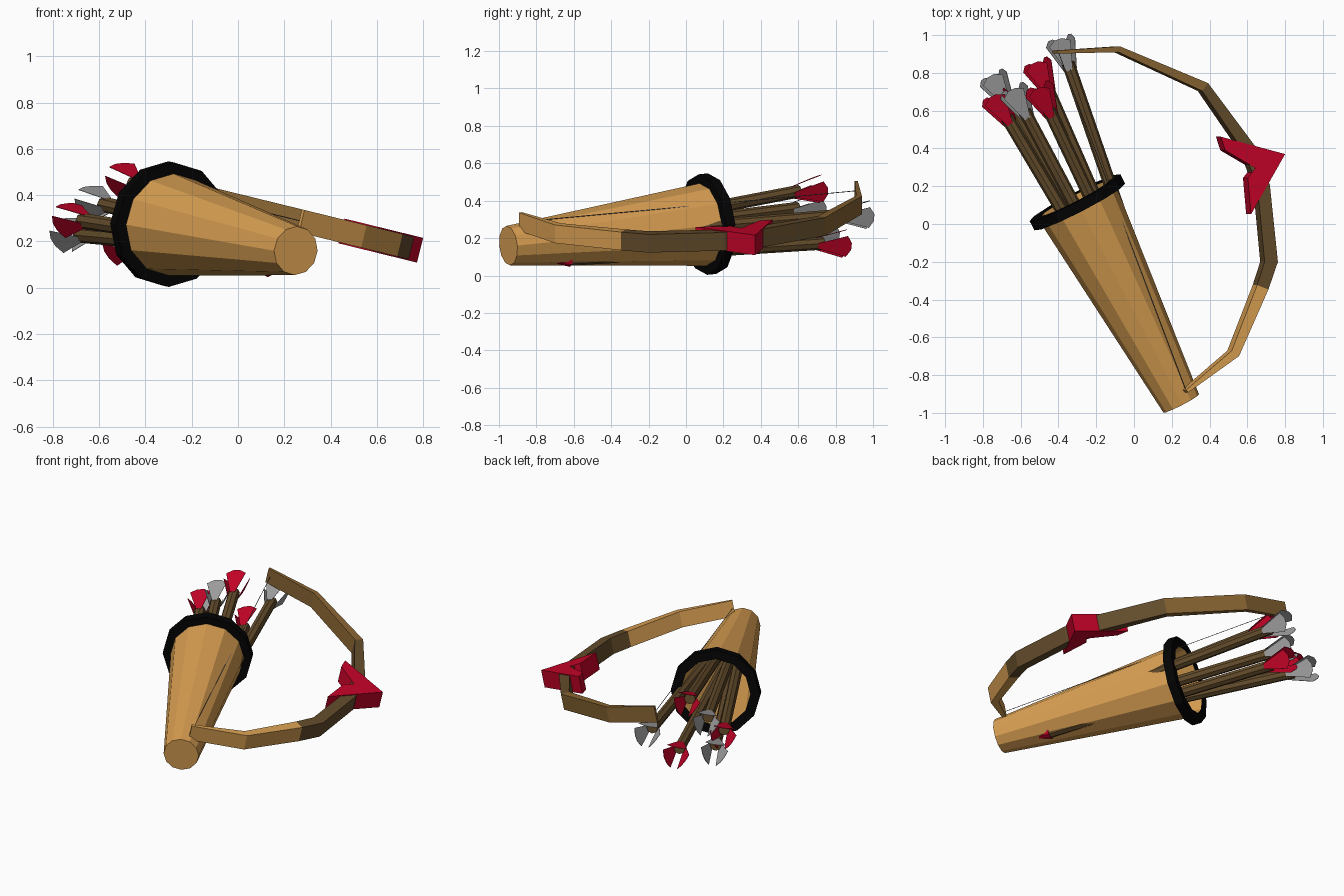
import bpy, bmesh, math
from mathutils import Vector as V

if "Cube" in bpy.data.objects:
    bpy.data.objects.remove(bpy.data.objects["Cube"])


def mat(name, col):
    m = bpy.data.materials.new(name)
    m.diffuse_color = (*col, 1)
    m.use_nodes = True
    m.node_tree.nodes["Principled BSDF"].inputs["Base Color"].default_value = m.diffuse_color
    return m


TAN = mat("tan_wood", (0.70, 0.35, 0.085))
MID = mat("medium_brown", (0.25, 0.13, 0.033))
BROWN = mat("dark_brown", (0.125, 0.072, 0.024))
RED = mat("crimson", (0.56, 0.001, 0.021))
GREY = mat("feather_grey", (0.36, 0.36, 0.36))
BLACK = mat("black", (0.001, 0.001, 0.001))
STRING = mat("string_grey", (0.13, 0.13, 0.14))


def make(name, verts, faces, mats, rule=None):
    me = bpy.data.meshes.new(name)
    me.from_pydata([tuple(v) for v in verts], [], faces)
    for m in mats:
        me.materials.append(m)
    bm = bmesh.new()
    bm.from_mesh(me)
    bmesh.ops.recalc_face_normals(bm, faces=bm.faces)
    bm.to_mesh(me)
    bm.free()
    if rule:
        for p in me.polygons:
            p.material_index = rule(p.center)
    ob = bpy.data.objects.new(name, me)
    bpy.context.collection.objects.link(ob)
    return ob


def frame(d):
    """Side and up directions for an axis."""
    side = d.cross(V((0, 0, 1))).normalized()
    return side, side.cross(d).normalized()


def lathe(name, o, d, profile, n, m, closed=False, cap0=False, cap1=False):
    """Sweep (radius, distance) profile points round the axis o + t*d."""
    s, u = frame(d)
    verts = [o + d * t + (s * math.cos(a) + u * math.sin(a)) * r
             for r, t in profile for a in (2 * math.pi * i / n for i in range(n))]
    k = len(profile)
    faces = [(j * n + i, j * n + (i + 1) % n,
              (j + 1) % k * n + (i + 1) % n, (j + 1) % k * n + i)
             for j in range(k if closed else k - 1) for i in range(n)]
    if cap0:
        faces.append(tuple(range(n)))
    if cap1:
        faces.append(tuple(range((k - 1) * n, k * n)))
    return make(name, verts, faces, [m])


# Quiver: tapered body with open mouth and black rim
q0, q1 = V((0.25, -0.95, 0.16)), V((-0.30, 0.115, 0.275))
axis = (q1 - q0).normalized()
length = (q1 - q0).length
lathe("quiver_body", q0, axis, [(0.106, 0), (0.226, length + 0.02), (0.212, length + 0.02), (0.092, 0.02)],
      12, TAN, cap0=True, cap1=True)
lathe("quiver_rim", q1, axis, [(0.27, -0.028), (0.27, 0.028), (0.212, 0.028), (0.212, -0.028)],
      12, BLACK, closed=True)


# Arrows: shaft, head and three splayed vanes
def arrow(i, tip, end, m):
    tip, end = V(tip), V(end)
    d = (end - tip).normalized()
    L = (end - tip).length
    lathe(f"arrow_shaft_{i}", tip, d, [(0.034, 0.12), (0.034, L - 0.14)], 8, BROWN, cap0=True, cap1=True)
    lathe(f"arrow_head_{i}", tip, d, [(0.001, 0), (0.04, 0.14)], 8, RED, cap0=True, cap1=True)
    s, u = frame(d)
    verts, faces = [], []
    for k in range(3):
        a = math.radians(97 + 120 * k)
        r = s * math.cos(a) + u * math.sin(a)
        w = d.cross(r)
        outline = [(0.03, -0.016, -0.18), (0.03, 0.016, -0.18), (0.058, 0.06, -0.025),
                   (0.062, 0.02, 0), (0.062, -0.02, 0), (0.058, -0.06, -0.025)]
        b = len(verts)
        for lift in (0, 0.002):
            verts += [end + r * (x + lift) + w * y + d * z for x, y, z in outline]
        faces += [tuple(range(b, b + 6)), tuple(range(b + 6, b + 12))]
        faces += [(b + j, b + (j + 1) % 6, b + 6 + (j + 1) % 6, b + 6 + j) for j in range(6)]
    make(f"arrow_vanes_{i}", verts, faces, [m])


for i, a in enumerate([
    ((0.04, -0.64, 0.18), (-0.745, 0.685, 0.30), RED),
    ((0.05, -0.60, 0.16), (-0.755, 0.79, 0.235), GREY),
    ((0.07, -0.62, 0.21), (-0.645, 0.72, 0.375), GREY),
    ((0.185, -0.75, 0.078), (-0.52, 0.86, 0.18), RED),
    ((0.14, -0.65, 0.21), (-0.51, 0.73, 0.475), RED),
    ((0.17, -0.65, 0.20), (-0.395, 0.985, 0.335), GREY),
]):
    arrow(i + 1, *a)

# Bow lies in a tilted plane
N = V((0.238, 0, 0.971))


def plane(x, y, h=0):
    return V((x, y, 0.355 - 0.245 * x)) + N * h


# Bow stave: centre line with half thickness; brown upper limb, dark middle, tan lower limb
stave = [(-0.42, 0.91, .008), (-0.09, 0.925, .016), (0.365, 0.725, .026), (0.605, 0.39, .033),
         (0.675, 0.2, .033), (0.715, -0.2, .035), (0.67, -0.335, .032),
         (0.525, -0.685, .024), (0.27, -0.885, .009)]
verts, faces = [], []
for i, (x, y, t) in enumerate(stave):
    a, b = stave[max(i - 1, 0)], stave[min(i + 1, len(stave) - 1)]
    o = V((a[1] - b[1], b[0] - a[0])).normalized() * t
    verts += [plane(x + o.x * k, y + o.y * k, h) for k, h in ((1, .05), (1, -.05), (-1, -.05), (-1, .05))]
for j in range(len(stave) - 1):
    faces += [(4 * j + k, 4 * j + (k + 1) % 4, 4 * j + 4 + (k + 1) % 4, 4 * j + 4 + k) for k in range(4)]
faces += [(0, 1, 2, 3), tuple(range(len(verts) - 4, len(verts)))]
make("bow_stave", verts, faces, [TAN, BROWN, MID],
     lambda c: 0 if c.y < -0.3 else (1 if c.y < 0.68 else 2))

# Red chevron grip
chev = [(0.447, 0.462), (0.787, 0.37), (0.607, 0.052), (0.59, 0.243), (0.63, 0.296), (0.47, 0.39)]
n = len(chev)
make("bow_grip", [plane(x, y, h) for h in (-.055, .055) for x, y in chev],
     [tuple(range(n)), tuple(range(n, 2 * n))] +
     [(k, (k + 1) % n, n + (k + 1) % n, n + k) for k in range(n)], [RED])

# Bow string
p, q = plane(-0.40, 0.91), plane(0.275, -0.88)
lathe("bow_string", p, (q - p).normalized(), [(0.002, 0), (0.002, (q - p).length)], 4, STRING,
      cap0=True, cap1=True)
